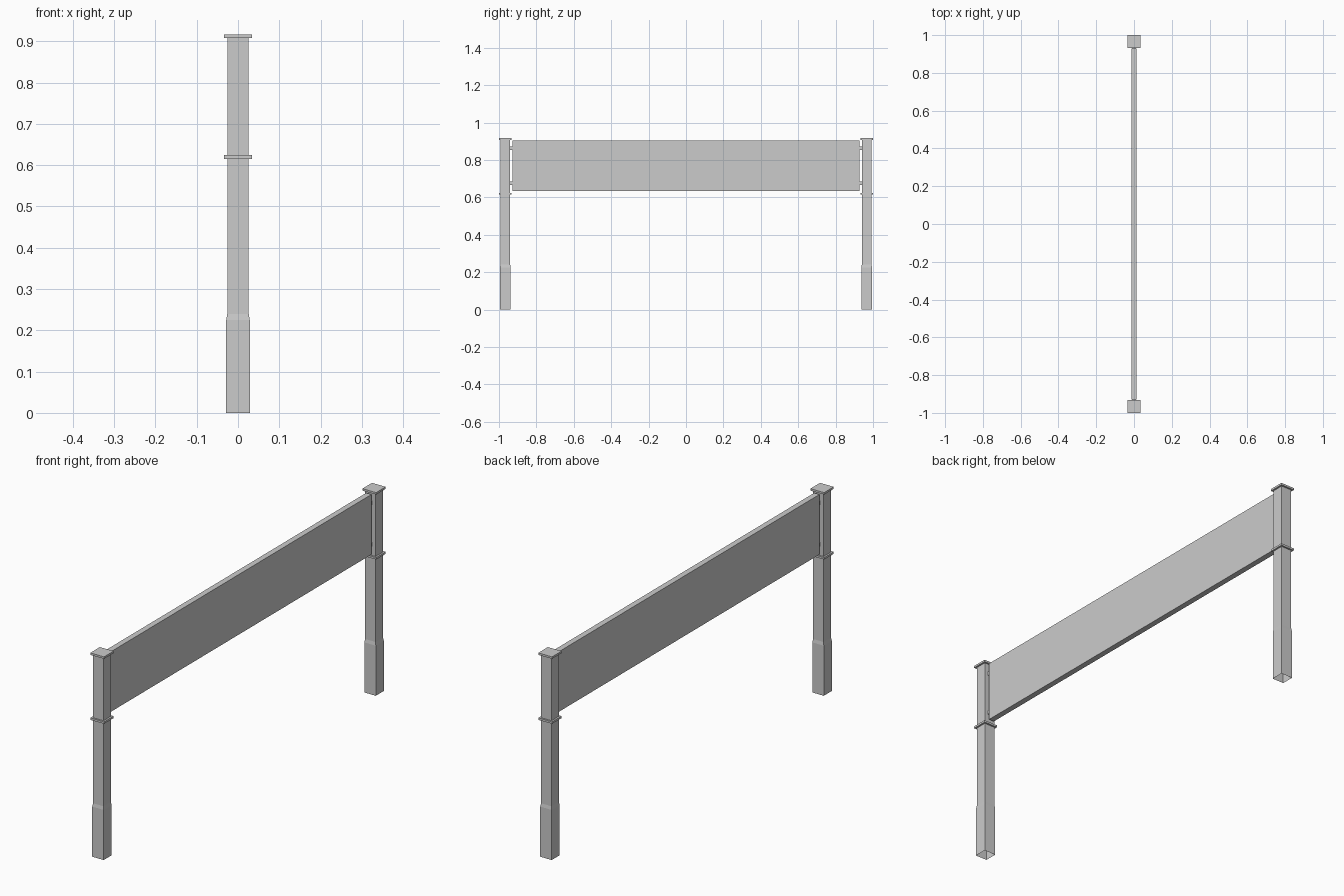
import bpy, bmesh

if "Cube" in bpy.data.objects:
    bpy.data.objects.remove(bpy.data.objects["Cube"])

POST_Y = 0.966


def make_object(name, bm):
    bmesh.ops.recalc_face_normals(bm, faces=bm.faces)
    mesh = bpy.data.meshes.new(name)
    bm.to_mesh(mesh)
    bm.free()
    ob = bpy.data.objects.new(name, mesh)
    bpy.context.collection.objects.link(ob)
    return ob


def box(name, center, size):
    bm = bmesh.new()
    bmesh.ops.create_cube(bm, size=1)
    bmesh.ops.scale(bm, vec=size, verts=bm.verts)
    bmesh.ops.translate(bm, vec=center, verts=bm.verts)
    return make_object(name, bm)


def post(name, y, profile):
    # Square tube, open at the bottom, from (half width, height) pairs
    bm = bmesh.new()
    rings = [[bm.verts.new((sx * h, y + sy * h, z))
              for sx, sy in ((-1, -1), (1, -1), (1, 1), (-1, 1))]
             for h, z in profile]
    for low, high in zip(rings, rings[1:]):
        for i in range(4):
            j = (i + 1) % 4
            bm.faces.new((low[i], low[j], high[j], high[i]))
    bm.faces.new(rings[-1])
    ob = make_object(name, bm)
    return ob


# Wide board between the posts
box("panel", (0, 0, 0.769), (0.026, 1.856, 0.27))

for side, label in ((-1, "front"), (1, "back")):
    y = side * POST_Y
    # Post with a thicker foot
    post(label + "_post", y, [(0.0285, 0), (0.0285, 0.225), (0.026, 0.24), (0.026, 0.91)])
    # Collar below the panel and cap on top
    for part, z in (("collar", 0.62), ("cap", 0.912)):
        box(f"{label}_{part}", (0, y, z), (0.068, 0.068, 0.009))
    # Small brackets joining panel to post
    for part, z in (("lower", 0.675), ("upper", 0.862)):
        box(f"{label}_{part}_bracket", (0, side * 0.934, z), (0.018, 0.014, 0.018))
